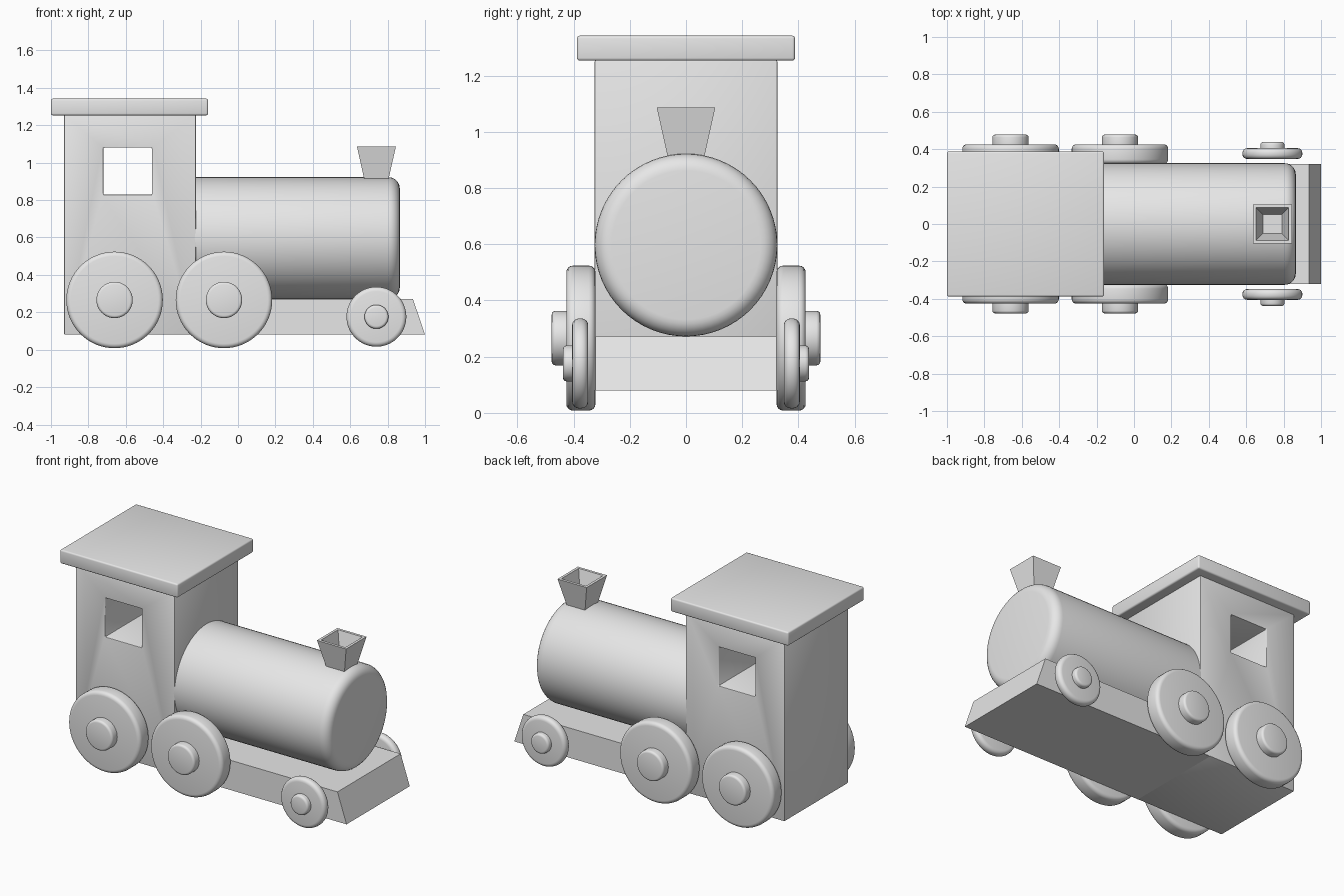
import bpy
import bmesh
from math import pi, radians

if "Cube" in bpy.data.objects:
    bpy.data.objects.remove(bpy.data.objects["Cube"])

paint = bpy.data.materials.new("plain grey")
paint.use_nodes = True
paint.diffuse_color = (0.8, 0.8, 0.8, 1)
paint.node_tree.nodes["Principled BSDF"].inputs["Base Color"].default_value = (0.8, 0.8, 0.8, 1)


def finish(obj, name, bevel=0.0, segments=3, cutter=None):
    """Name, cut, bevel and shade one part."""
    obj.name = obj.data.name = name
    obj.data.materials.append(paint)
    bpy.ops.object.select_all(action="DESELECT")
    obj.select_set(True)
    bpy.context.view_layer.objects.active = obj
    if cutter:
        cut = obj.modifiers.new("opening", "BOOLEAN")
        cut.operation, cut.solver, cut.object = "DIFFERENCE", "EXACT", cutter
    if bevel:
        mod = obj.modifiers.new("rounded edges", "BEVEL")
        mod.width, mod.segments = bevel, segments
        mod.limit_method, mod.angle_limit = "ANGLE", radians(40)
    bpy.ops.object.convert(target="MESH")
    bpy.ops.object.shade_smooth_by_angle(angle=radians(32))
    return obj


def box(x, y, z):
    """Box from three (low, high) ranges."""
    ranges = (x, y, z)
    bpy.ops.mesh.primitive_cube_add(size=1, location=[sum(r) / 2 for r in ranges])
    obj = bpy.context.object
    obj.scale = [r[1] - r[0] for r in ranges]
    bpy.ops.object.transform_apply(location=False, rotation=False, scale=True)
    return obj


def cylinder(radius, length, centre, rotation):
    bpy.ops.mesh.primitive_cylinder_add(vertices=64, radius=radius, depth=length,
                                        location=centre, rotation=rotation)
    return bpy.context.object


def from_bmesh(bm, name):
    mesh = bpy.data.meshes.new(name)
    bmesh.ops.recalc_face_normals(bm, faces=bm.faces)
    bm.to_mesh(mesh)
    bm.free()
    obj = bpy.data.objects.new(name, mesh)
    bpy.context.collection.objects.link(obj)
    return obj


# Cabin with a window opening running straight through
window = box((-0.72, -0.46), (-0.6, 0.6), (0.83, 1.08))
window.name = "window_cutter"
window.hide_render = True
cabin = box((-0.93, -0.225), (-0.325, 0.325), (0.08, 1.255))
finish(cabin, "cabin", bevel=0.006, segments=2, cutter=window)
bpy.data.objects.remove(window)

# Overhanging roof
finish(box((-1, -0.16), (-0.388, 0.388), (1.253, 1.342)), "roof", bevel=0.01)

# Boiler, rounded at the nose; its rear is buried in the cabin
boiler = cylinder(0.325, 1.19, (0.27, 0, 0.597), (0, pi / 2, 0))
finish(boiler, "boiler", bevel=0.06, segments=6)

# Chassis with a sloping nose, extruded from its side profile
bm = bmesh.new()
side = [(-0.3, 0.08), (1, 0.08), (0.935, 0.272), (-0.3, 0.272)]
face = bm.faces.new([bm.verts.new((x, -0.322, z)) for x, z in side])
moved = bmesh.ops.extrude_face_region(bm, geom=[face])["geom"]
bmesh.ops.translate(bm, vec=(0, 0.644, 0),
                    verts=[v for v in moved if isinstance(v, bmesh.types.BMVert)])
finish(from_bmesh(bm, "chassis"), "chassis")

# Square flared chimney with a hollow top, lofted through square rings
bm = bmesh.new()
rings = []
for half, z in ((0.058, 0.88), (0.104, 1.086), (0.087, 1.086), (0.05, 0.94)):
    corners = ((-1, -1), (1, -1), (1, 1), (-1, 1))
    rings.append([bm.verts.new((0.74 + half * a, half * b, z)) for a, b in corners])
for low, high in zip(rings, rings[1:]):
    for i in range(4):
        j = (i + 1) % 4
        bm.faces.new((low[i], low[j], high[j], high[i]))
bm.faces.new(rings[0])
bm.faces.new(rings[-1])
finish(from_bmesh(bm, "chimney"), "chimney")

# Wheels and hubs, the same on both sides
wheels = (
    # name, x, radius, inner y, outer y, hub radius, hub outer y
    ("rear", -0.66, 0.258, 0.322, 0.426, 0.097, 0.478),
    ("middle", -0.075, 0.258, 0.322, 0.426, 0.097, 0.478),
    ("front", 0.74, 0.16, 0.348, 0.405, 0.064, 0.438),
)
for label, x, radius, inner, outer, hub, tip in wheels:
    for side_name, sign in (("right", -1), ("left", 1)):
        z = radius + 0.008 if radius > 0.2 else 0.176
        turn = (pi / 2, 0, 0)
        wheel = cylinder(radius, outer - inner, (x, sign * (inner + outer) / 2, z), turn)
        finish(wheel, f"{label}_wheel_{side_name}", bevel=0.024, segments=4)
        start = outer - 0.04
        cap = cylinder(hub, tip - start, (x, sign * (start + tip) / 2, z), turn)
        finish(cap, f"{label}_hub_{side_name}", bevel=0.014, segments=3)
